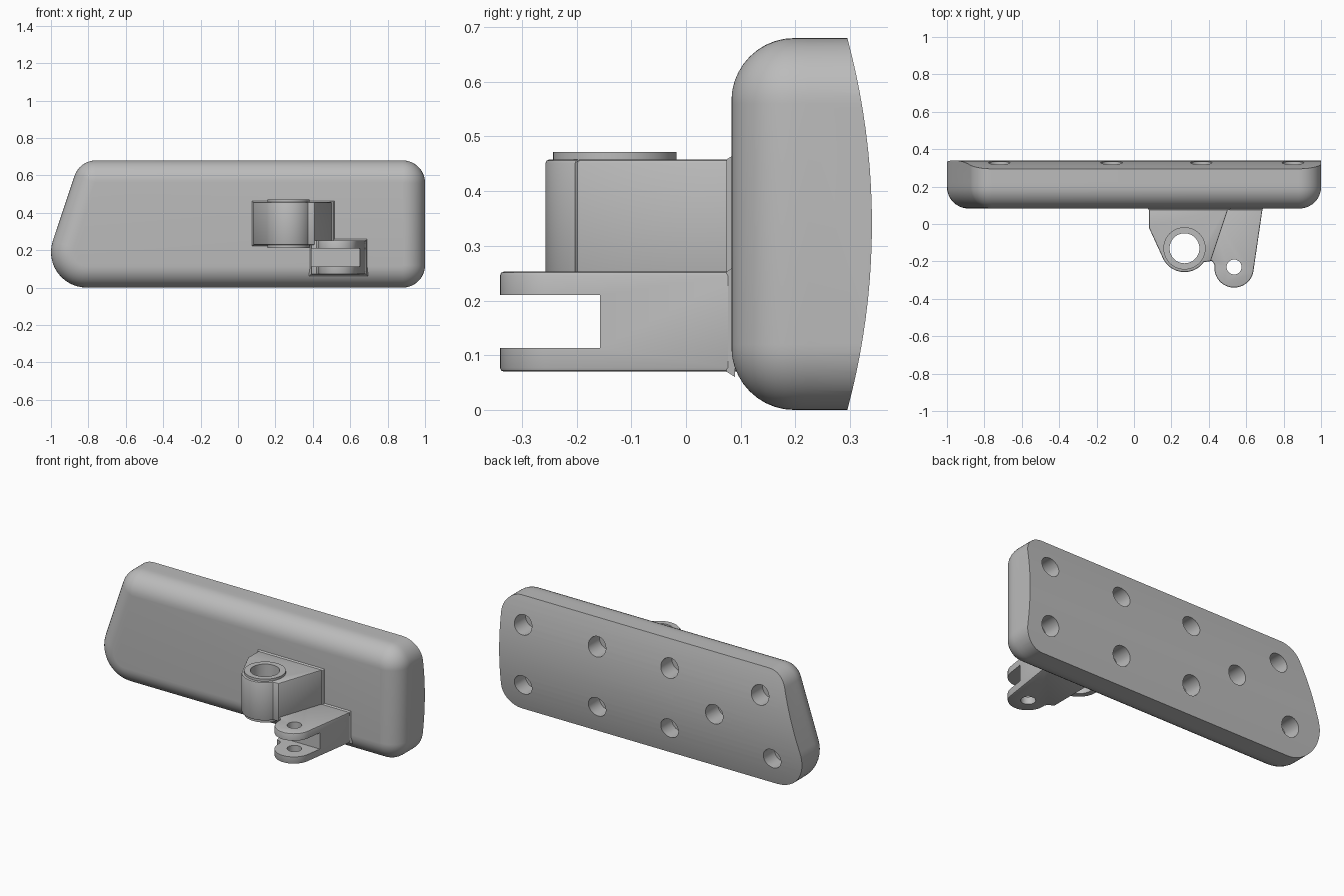
import bpy, bmesh
from math import sin, cos, pi, radians
from mathutils import Matrix, Vector

if "Cube" in bpy.data.objects:
    bpy.data.objects.remove(bpy.data.objects["Cube"], do_unlink=True)

grey = bpy.data.materials.new("plain grey")
grey.use_nodes = True
grey.diffuse_color = (0.5, 0.5, 0.5, 1)
grey.node_tree.nodes["Principled BSDF"].inputs["Base Color"].default_value = grey.diffuse_color


def arc(cx, cy, r, start, end, steps=12):
    angles = [radians(start + (end - start) * i / steps) for i in range(steps + 1)]
    return [(cx + r * cos(a), cy + r * sin(a)) for a in angles]


def loft(name, rings):
    """Closed solid skinned through rings that share one point count."""
    bm = bmesh.new()
    rows = [[bm.verts.new(p) for p in ring] for ring in rings]
    n = len(rows[0])
    for a, b in zip(rows, rows[1:]):
        for i in range(n):
            bm.faces.new((a[i], a[(i + 1) % n], b[(i + 1) % n], b[i]))
    bm.faces.new(rows[0][::-1])
    bm.faces.new(rows[-1])
    bmesh.ops.recalc_face_normals(bm, faces=bm.faces[:])
    mesh = bpy.data.meshes.new(name)
    bm.to_mesh(mesh)
    bm.free()
    mesh.materials.append(grey)
    obj = bpy.data.objects.new(name, mesh)
    bpy.context.collection.objects.link(obj)
    return obj


def prism(name, outline, low, high):
    return loft(name, [[(x, y, z) for x, y in outline] for z in (low, high)])


def cylinder(name, centre, r, low, high, axis="Z", steps=48):
    """Cylinder from low to high along an axis, centred on the other two."""
    obj = prism(name, arc(0, 0, r, 0, 360 - 360 / steps, steps - 1), low, high)
    turn = {"Z": Matrix(), "Y": Matrix.Rotation(-pi / 2, 4, "X"),
            "X": Matrix.Rotation(pi / 2, 4, "Y")}[axis]
    obj.data.transform(Matrix.Translation(Vector(centre)) @ turn)
    return obj


def apply(obj, mod):
    bpy.context.view_layer.objects.active = obj
    bpy.ops.object.modifier_apply(modifier=mod.name)


def boolean(obj, cutter, operation="DIFFERENCE"):
    mod = obj.modifiers.new("cut", "BOOLEAN")
    mod.operation, mod.object, mod.solver = operation, cutter, "EXACT"
    apply(obj, mod)
    bpy.data.objects.remove(cutter, do_unlink=True)


def bevel(obj, width):
    mod = obj.modifiers.new("edge", "BEVEL")
    mod.width, mod.segments, mod.limit_method = width, 2, "ANGLE"
    mod.angle_limit = radians(60)
    apply(obj, mod)


def body_ring(inset, y):
    """Rounded outline with one slanted end, shrunk by inset."""
    slant = 161.6
    pts = (arc(0.88, 0.12, 0.12 - inset, -90, 0) + arc(0.88, 0.56, 0.12 - inset, 0, 90)
           + arc(-0.76, 0.56, 0.12 - inset, 90, slant)
           + arc(-0.81, 0.19, 0.19 - inset, slant, 270))
    return [(x, y, z) for x, z in pts]


# Front housing with a rounded rim
front, seam, rim = 0.083, 0.223, 0.115
rings = [body_ring(rim * (1 - sin(a)), front + rim * (1 - cos(a)))
         for a in [pi / 2 * i / 10 for i in range(11)]]
housing = loft("housing", rings + [body_ring(0, seam)])

# Back plate, crowned across its height, with bolt holes
back_plate = loft("back_plate", [body_ring(0, seam), body_ring(0, 0.4)])
crown = 1.307
boolean(back_plate, cylinder("crown_cutter", (0, 0.34 - crown, 0.34), crown, -1.2, 1.2, "X", 240),
        "INTERSECT")
holes = [(x, z) for x in (0.85, 0.36, -0.12) for z in (0.16, 0.52)]
holes += [(-0.72, 0.52), (-0.8, 0.16), (-0.425, 0.33)]
for x, z in holes:
    boolean(back_plate, cylinder("bolt_cutter", (x, 0, z), 0.058, 0.15, 0.45, "Y", 32))

# Pivot lug with a collar and a through bore
pivot = (0.27, -0.13, 0)
pivot_lug = prism("pivot_lug", [(0.08, 0.1), (0.08, -0.02)] + arc(0.27, -0.13, 0.127, 205, 325, 24)
                  + [(0.41, -0.2), (0.51, 0.1)], 0.228, 0.458)
bevel(pivot_lug, 0.007)
collar = cylinder("pivot_collar", pivot, 0.113, 0.212, 0.472)
for part in (pivot_lug, collar):
    boolean(part, cylinder("bore_cutter", pivot, 0.08, 0, 1))

# Forked lug with a slot and a pin hole
fork_lug = prism("fork_lug", [(0.39, 0.1), (0.39, -0.19), (0.42, -0.2)]
                 + arc(0.535, -0.235, 0.105, 172, 355, 28) + [(0.69, 0.1)], 0.07, 0.253)
bevel(fork_lug, 0.007)
slot_end = arc(0.535, -0.235, 0.17, 140, 40)
boolean(fork_lug, prism("slot_cutter", [(0.9, -0.157), (0.9, -0.5), (0.2, -0.5), (0.2, -0.157)],
                        0.113, 0.21))
boolean(fork_lug, cylinder("pin_cutter", (0.535, -0.23, 0), 0.04, 0, 1, "Z", 32))

# Narrow weld skirts where the lugs meet the housing
skirts = []
for name, x0, x1, z0, z1 in (("pivot_skirt", 0.08, 0.51, 0.228, 0.458),
                             ("fork_skirt", 0.39, 0.685, 0.07, 0.253)):
    skirts.append(loft(name, [[(x0 - g, y, z0 - g), (x1 + g, y, z0 - g),
                               (x1 + g, y, z1 + g), (x0 - g, y, z1 + g)]
                              for g, y in ((0, 0.074), (0.01, 0.09))]))

# Smooth curved faces, keep real edges crisp
bpy.ops.object.select_all(action="DESELECT")
for obj in [housing, back_plate, pivot_lug, collar, fork_lug] + skirts:
    obj.select_set(True)
bpy.context.view_layer.objects.active = housing
bpy.ops.object.shade_smooth_by_angle(angle=radians(30))
